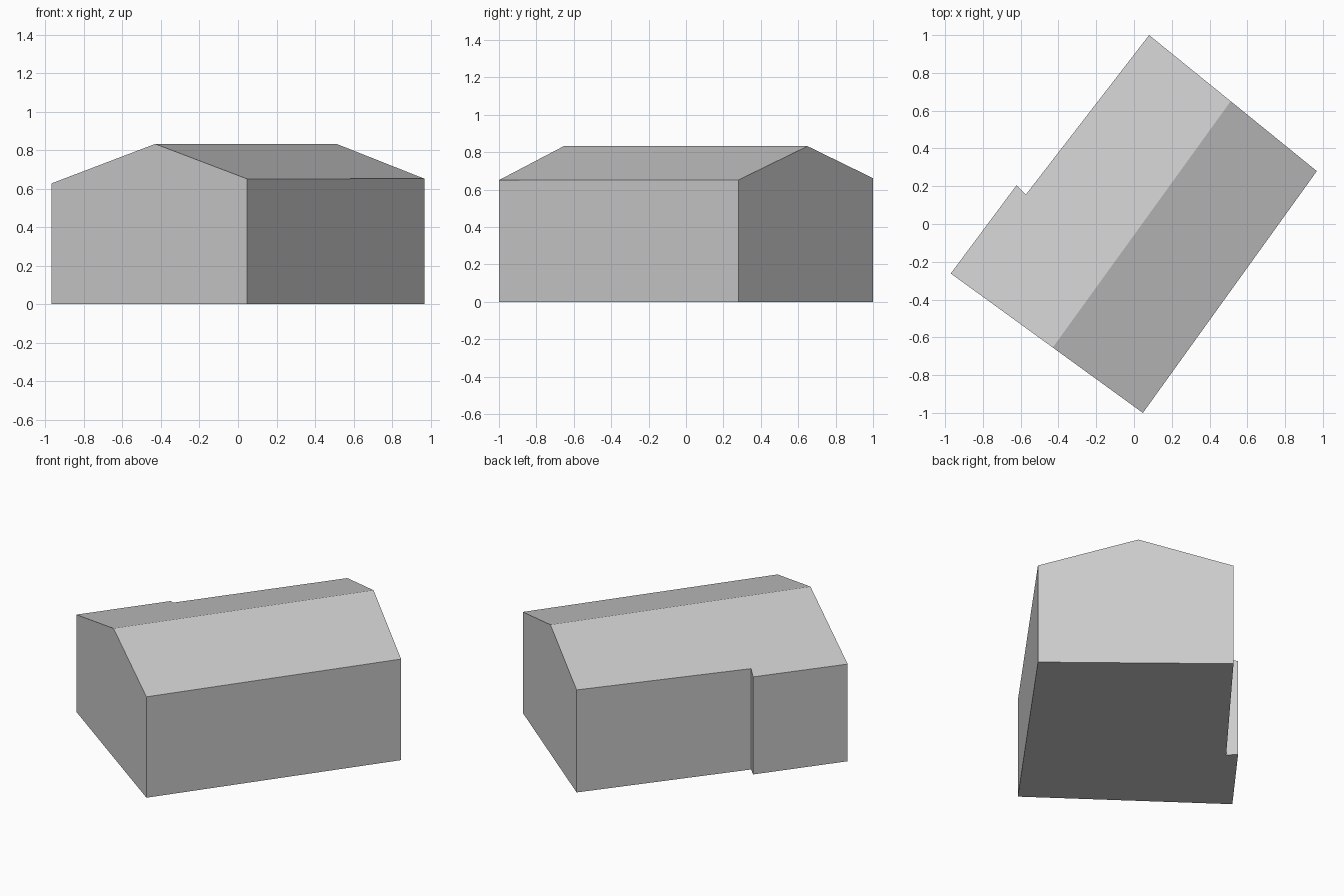
import bpy, bmesh
from mathutils import Vector

cube = bpy.data.objects.get("Cube")
if cube:
    bpy.data.objects.remove(cube)

grey = bpy.data.materials.new("plain grey")
grey.use_nodes = True
colour = (0.6, 0.6, 0.6, 1)
grey.diffuse_color = colour
grey.node_tree.nodes["Principled BSDF"].inputs["Base Color"].default_value = colour

# Footprint corners, counter-clockwise from the front gable, and the ridge line
plan = [Vector(p) for p in [(-0.97, -0.262), (0.047, -1), (0.968, 0.28),
                            (0.08, 1), (-0.573, 0.155), (-0.622, 0.205)]]
ridge_front, ridge_back = Vector((-0.43, -0.654)), Vector((0.512, 0.65))
RIDGE_HEIGHT, PITCH = 0.832, 0.308
across = (ridge_back - ridge_front).orthogonal().normalized()


def on_roof(p):
    """Lift a plan point to the pitched roof surface."""
    return (p.x, p.y, RIDGE_HEIGHT - PITCH * abs((p - ridge_front).dot(across)))


bm = bmesh.new()
base = [bm.verts.new((p.x, p.y, 0)) for p in plan]
eaves = [bm.verts.new(on_roof(p)) for p in plan]
front, back = [bm.verts.new(on_roof(p)) for p in (ridge_front, ridge_back)]

# Walls, with the ridge end as an extra corner on the two gables
gable_peak = {0: [front], 2: [back]}
for i in range(len(plan)):
    j = (i + 1) % len(plan)
    bm.faces.new([base[i], base[j], eaves[j]] + gable_peak.get(i, []) + [eaves[i]])

# Floor and the two roof slopes
bm.faces.new(base[::-1])
bm.faces.new([front, eaves[1], eaves[2], back])
bm.faces.new([front, back] + eaves[3:] + [eaves[0]])
bmesh.ops.recalc_face_normals(bm, faces=bm.faces)

mesh = bpy.data.meshes.new("house_shell")
bm.to_mesh(mesh)
bm.free()
mesh.materials.append(grey)
house = bpy.data.objects.new("house_shell", mesh)
bpy.context.collection.objects.link(house)
